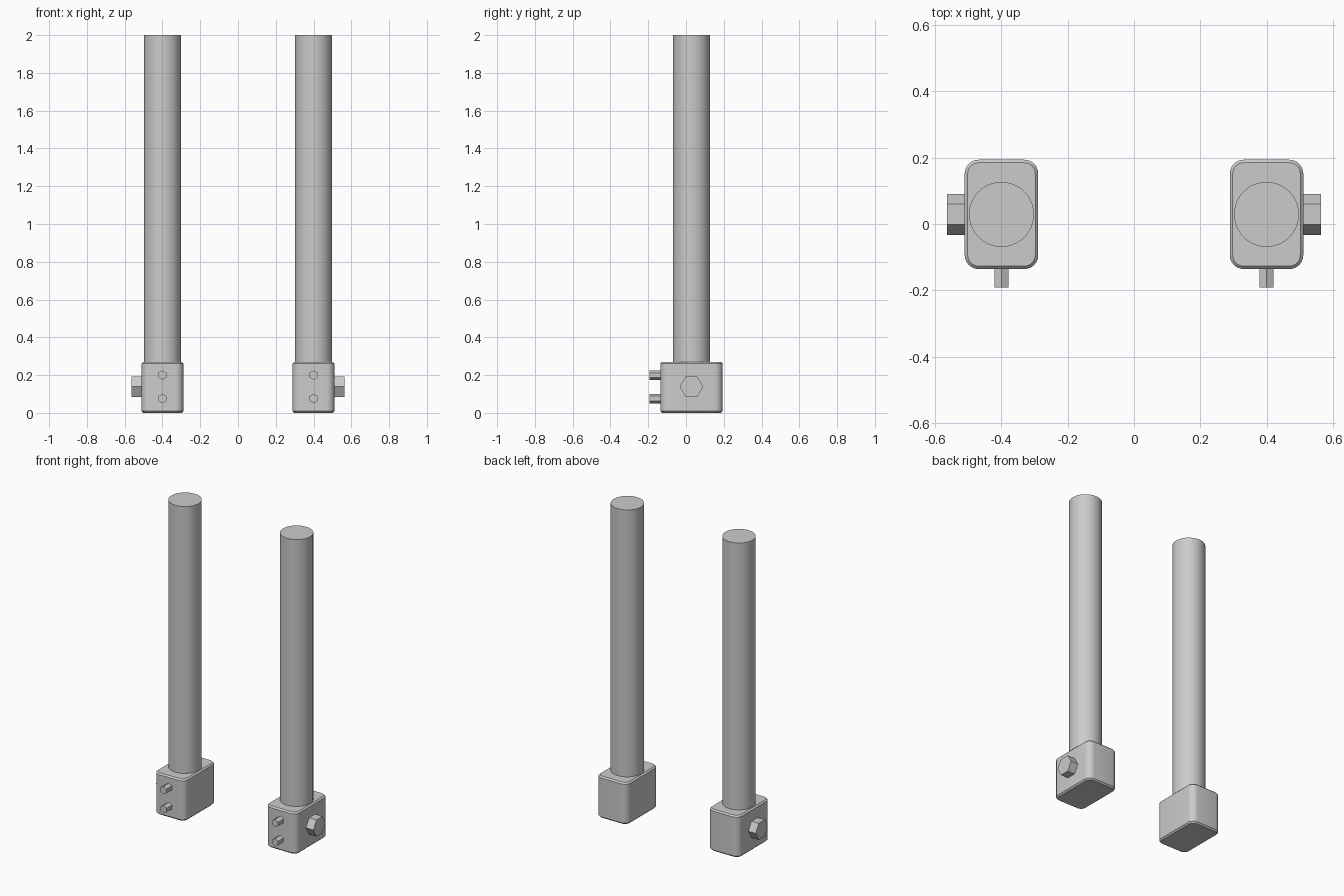
import bpy, bmesh
from math import radians, pi, cos, sin

if "Cube" in bpy.data.objects:
    bpy.data.objects.remove(bpy.data.objects["Cube"])


def finish(name, bm, smooth=True):
    bmesh.ops.recalc_face_normals(bm, faces=bm.faces)
    mesh = bpy.data.meshes.new(name)
    bm.to_mesh(mesh)
    bm.free()
    obj = bpy.data.objects.new(name, mesh)
    bpy.context.collection.objects.link(obj)
    if smooth:
        bpy.ops.object.select_all(action='DESELECT')
        obj.select_set(True)
        bpy.context.view_layer.objects.active = obj
        bpy.ops.object.shade_smooth_by_angle(angle=radians(30))
    return obj


def rounded_outline(hx, hy, r, segments=6):
    pts = []
    for i, (sx, sy) in enumerate([(1, 1), (-1, 1), (-1, -1), (1, -1)]):
        for k in range(segments + 1):
            a = pi / 2 * (i + k / segments)
            pts.append((sx * (hx - r) + r * cos(a), sy * (hy - r) + r * sin(a)))
    return pts


def clamp_block(name, x, y, hx, hy, height, r=0.042, c=0.009):
    # Rounded block with a small chamfer around top and bottom
    bm = bmesh.new()
    rings = []
    for inset, z in [(c, 0), (0, c), (0, height - c), (c, height)]:
        pts = rounded_outline(hx - inset, hy - inset, r - inset)
        rings.append([bm.verts.new((x + px, y + py, z)) for px, py in pts])
    n = len(rings[0])
    for low, high in zip(rings, rings[1:]):
        for i in range(n):
            j = (i + 1) % n
            bm.faces.new((low[i], low[j], high[j], high[i]))
    bm.faces.new(rings[0][::-1])
    bm.faces.new(rings[-1])
    return finish(name, bm)


def prism(name, start, end, radius, sides, axis, turn=0.0, smooth=False):
    # Straight prism along x, y or z; profile angle starts at the next axis
    bm = bmesh.new()
    u, v = [(1, 2), (0, 2), (0, 1)][axis]
    rings = []
    for p in (start, end):
        ring = []
        for i in range(sides):
            a = 2 * pi * i / sides + turn
            co = list(p)
            co[u] += radius * cos(a)
            co[v] += radius * sin(a)
            ring.append(bm.verts.new(co))
        rings.append(ring)
    for i in range(sides):
        j = (i + 1) % sides
        bm.faces.new((rings[0][i], rings[0][j], rings[1][j], rings[1][i]))
    for ring in rings:
        bm.faces.new(ring)
    return finish(name, bm, smooth)


for side, s in (("left", -1), ("right", 1)):
    x = 0.4 * s
    # Base block and the tube standing on it
    clamp_block(f"{side}_base_block", x, 0.029, 0.111, 0.165, 0.27)
    prism(f"{side}_tube", (x, 0.029, 0.26), (x, 0.029, 2.0), 0.098, 64, 2, smooth=True)
    # Large hex bolt on the outer side
    prism(f"{side}_side_bolt", (0.50 * s, 0.029, 0.139), (0.564 * s, 0.029, 0.139), 0.062, 6, 0)
    # Two small hex bolts on the front
    for level, z in (("lower", 0.076), ("upper", 0.2)):
        prism(f"{side}_{level}_front_bolt", (x, -0.125, z), (x, -0.192, z), 0.025, 6, 1, turn=pi / 6)
